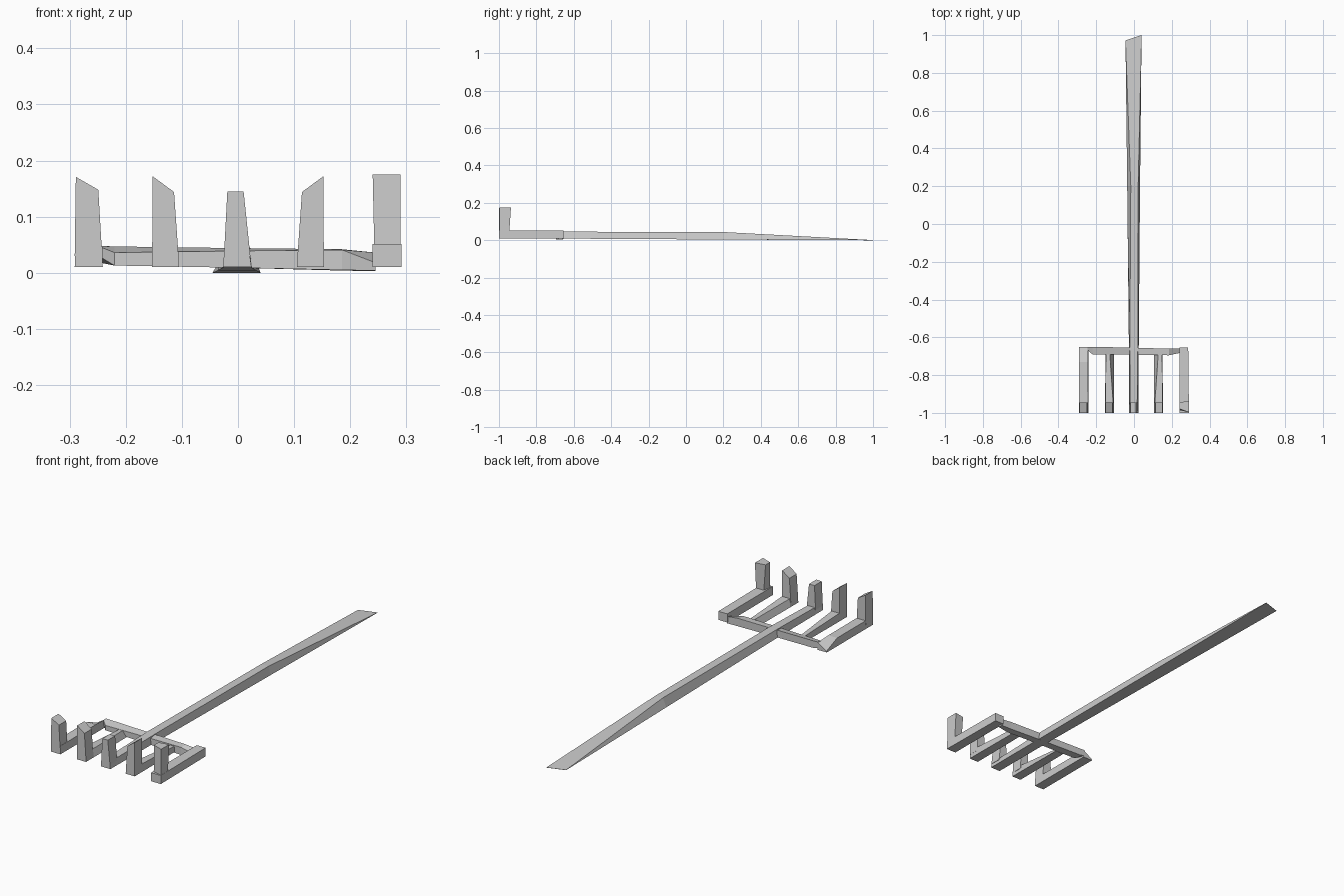
import bpy, bmesh


def loft(name, parts):
    """Join closed lofts; each loft is a list of four-cornered sections."""
    bm = bmesh.new()
    for sections in parts:
        rings = [[bm.verts.new(p) for p in s] for s in sections]
        bm.faces.new(rings[0])
        bm.faces.new(rings[-1][::-1])
        for a, b in zip(rings, rings[1:]):
            for i in range(4):
                j = (i + 1) % 4
                bm.faces.new((a[i], b[i], b[j], a[j]))
    bmesh.ops.recalc_face_normals(bm, faces=bm.faces)
    mesh = bpy.data.meshes.new(name)
    bm.to_mesh(mesh)
    bm.free()
    ob = bpy.data.objects.new(name, mesh)
    bpy.context.collection.objects.link(ob)
    return ob


def along_y(y, b0, b1, zb, t0, t1, zt0, zt1=None):
    """Section across the y axis: bottom edge, then top edge."""
    zt1 = zt0 if zt1 is None else zt1
    return [(b0, y, zb), (b1, y, zb), (t1, y, zt1), (t0, y, zt0)]


def along_x(x, y0, y1, zb0, zt0, zb1, zt1):
    """Section across the x axis: front edge, then back edge."""
    return [(x, y0, zb0), (x, y0, zt0), (x, y1, zt1), (x, y1, zb1)]


def prong(x0, x1, t0, t1, z0, zt0, zt1, front=-1.0, back=-0.945):
    """Upright finger with a slanted top."""
    return [[(x0, front, z0), (x1, front, z0), (x1, back, z0), (x0, back, z0)],
            [(t0, front, zt0), (t1, front, zt1), (t1, back, zt1), (t0, back, zt0)]]


# Handle, running through the head and flattening to a blade-like end
end = [(-0.045, 0.972, 0), (0.04, 1.0, 0), (0.04, 1.0, 0.001), (-0.045, 0.972, 0.001)]
handle = [along_y(-1.0, -0.027, 0.024, 0.01, -0.025, 0.021, 0.032),
          along_y(-0.95, -0.027, 0.024, 0.01, -0.02, 0.017, 0.04),
          along_y(-0.66, -0.027, 0.025, 0.009, -0.022, 0.02, 0.046),
          along_y(0.2, -0.036, 0.032, 0.004, -0.017, 0.022, 0.044),
          end]
loft("handle", [handle])
loft("centre_prong", [prong(-0.025, 0.022, -0.019, 0.01, 0.03, 0.145, 0.145)])

# Crossbar, slightly tilted with uneven ends
loft("crossbar", [[
    along_x(-0.245, -0.668, -0.65, 0.028, 0.046, 0.018, 0.048),
    along_x(-0.22, -0.69, -0.65, 0.013, 0.036, 0.013, 0.047),
    along_x(0.0, -0.692, -0.655, 0.009, 0.039, 0.009, 0.044),
    along_x(0.185, -0.695, -0.66, 0.005, 0.041, 0.004, 0.042),
    along_x(0.245, -0.682, -0.66, 0.004, 0.018, 0.003, 0.036)]])

# Inner tines, mirrored left and right
for side, name in ((-1, "inner_tine_left"), (1, "inner_tine_right")):
    def s(v):
        return side * v
    bar = [along_y(-1.0, s(0.153), s(0.105), 0.01, s(0.152), s(0.107), 0.045),
           along_y(-0.94, s(0.153), s(0.105), 0.01, s(0.152), s(0.111), 0.048),
           along_y(-0.69, s(0.151), s(0.107), 0.01, s(0.148), s(0.128), 0.036)]
    loft(name, [bar, prong(s(0.153), s(0.106), s(0.152), s(0.114), 0.03, 0.172, 0.144)])

# Left outer tine, its rear top corner sloping away
loft("outer_tine_left", [
    [along_y(-1.0, -0.291, -0.241, 0.01, -0.29, -0.242, 0.049),
     along_y(-0.73, -0.291, -0.241, 0.01, -0.29, -0.243, 0.049),
     along_y(-0.65, -0.291, -0.241, 0.01, -0.29, -0.243, 0.016, 0.046)],
    prong(-0.291, -0.242, -0.289, -0.249, 0.03, 0.171, 0.148)])

# Right outer tine, square bar with the prong set back
loft("outer_tine_right", [
    [along_y(-1.0, 0.24, 0.291, 0.01, 0.24, 0.291, 0.051),
     along_y(-0.655, 0.24, 0.287, 0.01, 0.24, 0.287, 0.051)],
    [[(0.243, -0.985, 0.04), (0.29, -0.997, 0.04), (0.29, -0.945, 0.04), (0.25, -0.945, 0.04)],
     [(0.24, -0.978, 0.175), (0.29, -0.997, 0.175), (0.29, -0.936, 0.175), (0.24, -0.945, 0.175)]]])
